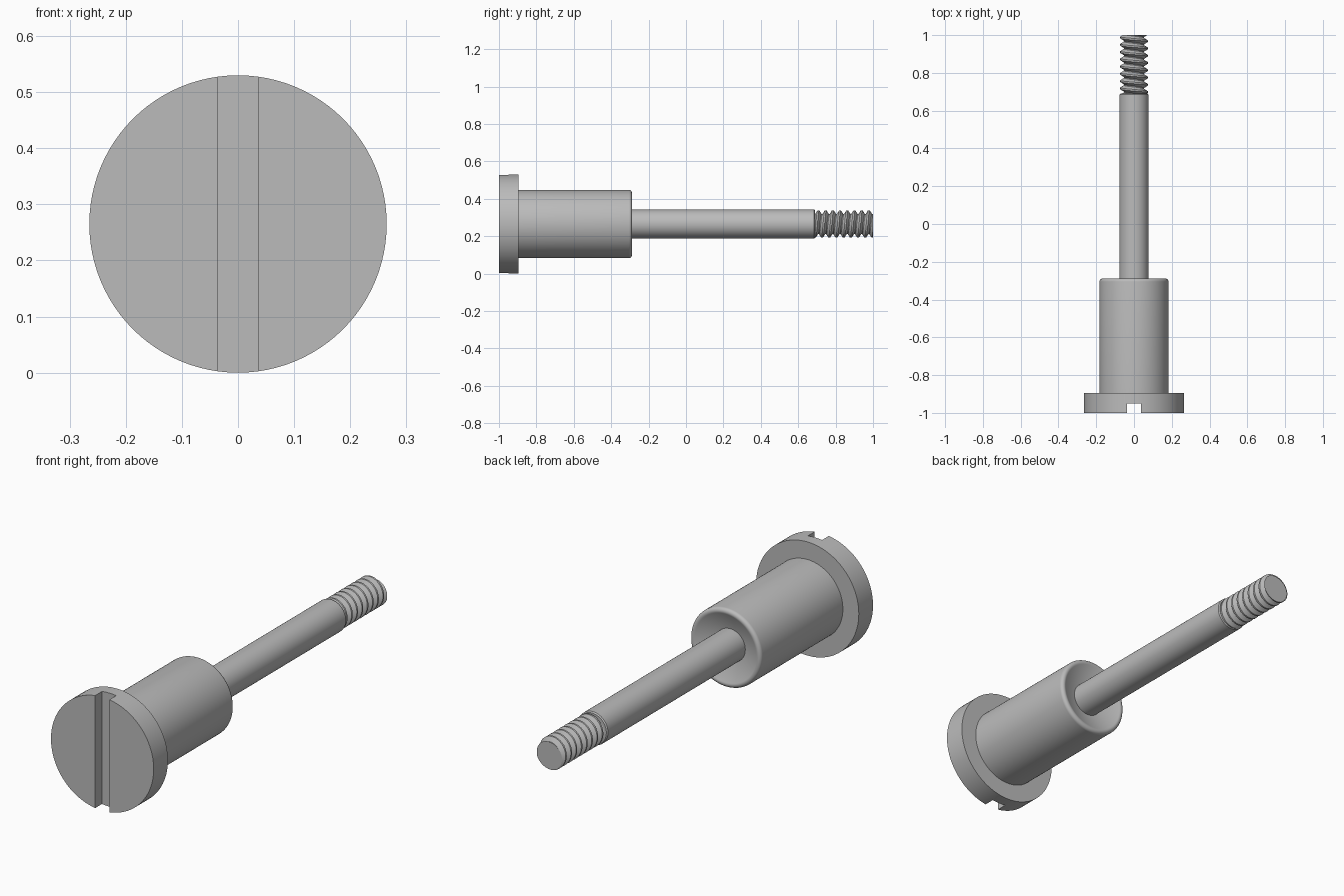
import bpy, bmesh, math
from mathutils import Vector

AXIS_Z = 0.265
SEGMENTS = 96

cube = bpy.data.objects.get("Cube")
if cube:
    bpy.data.objects.remove(cube, do_unlink=True)

steel = bpy.data.materials.new("grey steel")
steel.use_nodes = True
steel_colour = (0.5, 0.5, 0.5, 1)
steel.diffuse_color = steel_colour
steel.node_tree.nodes["Principled BSDF"].inputs["Base Color"].default_value = steel_colour


def finish(name, bm, angle=30):
    """Turn a bmesh into a smooth shaded steel object on the screw axis."""
    bmesh.ops.recalc_face_normals(bm, faces=bm.faces)
    mesh = bpy.data.meshes.new(name)
    bm.to_mesh(mesh)
    bm.free()
    mesh.materials.append(steel)
    obj = bpy.data.objects.new(name, mesh)
    bpy.context.collection.objects.link(obj)
    obj.location.z = AXIS_Z
    bpy.ops.object.select_all(action='DESELECT')
    obj.select_set(True)
    bpy.context.view_layer.objects.active = obj
    bpy.ops.object.shade_smooth_by_angle(angle=math.radians(angle))
    return obj


def sweep(profile, turns=1, pitch=0.0, steps=SEGMENTS):
    """Spin (radius, y) points round the y axis, advancing by pitch each turn."""
    bm = bmesh.new()
    verts = [bm.verts.new((r, y, 0)) for r, y in profile]
    edges = [bm.edges.new(pair) for pair in zip(verts, verts[1:])]
    bmesh.ops.spin(bm, geom=verts + edges, cent=(0, 0, 0), axis=(0, -1, 0),
                   dvec=(0, pitch / steps, 0), angle=math.tau * turns,
                   steps=steps * turns)
    bmesh.ops.remove_doubles(bm, verts=bm.verts, dist=0.0001)
    return bm


# Slotted head
head = finish("head", sweep([(0, -1), (0.265, -1), (0.265, -0.895), (0, -0.895)]))
bpy.ops.mesh.primitive_cube_add(size=1, location=(0, -1, AXIS_Z))
cutter = bpy.context.object
cutter.scale = (0.073, 0.1, 0.7)
slot = head.modifiers.new("slot", 'BOOLEAN')
slot.operation = 'DIFFERENCE'
slot.solver = 'EXACT'
slot.object = cutter
bpy.context.view_layer.objects.active = head
bpy.ops.object.modifier_apply(modifier=slot.name)
bpy.data.objects.remove(cutter, do_unlink=True)

# Collar with a rounded rim and a shallow dished end
rim_radius = 0.016
rim = [(0.167 + rim_radius * math.cos(a), -0.305 + rim_radius * math.sin(a))
       for a in (math.radians(d) for d in range(0, 121, 15))]
finish("collar", sweep([(0, -0.9), (0.183, -0.9)] + rim + [(0.07, -0.33), (0, -0.33)]))

# Plain shaft
finish("shaft", sweep([(0, -0.34), (0.077, -0.34), (0.077, 0.685),
                       (0.072, 0.69), (0, 0.69)]))

# Helical thread, trimmed flat at both ends
pitch = 0.0385
root, crest = 0.053, 0.073
tooth = [(root, 0), (root, 0.12), (crest, 0.45), (crest, 0.67), (root, 1)]
thread = sweep([(r, 0.6 + t * pitch) for r, t in tooth], turns=13, pitch=pitch, steps=48)
for y, direction in ((0.685, -1), (1.0, 1)):
    bmesh.ops.bisect_plane(thread, geom=thread.verts[:] + thread.edges[:] + thread.faces[:],
                           plane_co=Vector((0, y, 0)), plane_no=Vector((0, direction, 0)),
                           clear_outer=True)
    rim_edges = [e for e in thread.edges
                 if e.is_boundary and all(abs(v.co.y - y) < 0.0005 for v in e.verts)]
    bmesh.ops.contextual_create(thread, geom=rim_edges)
finish("thread", thread, 25)
